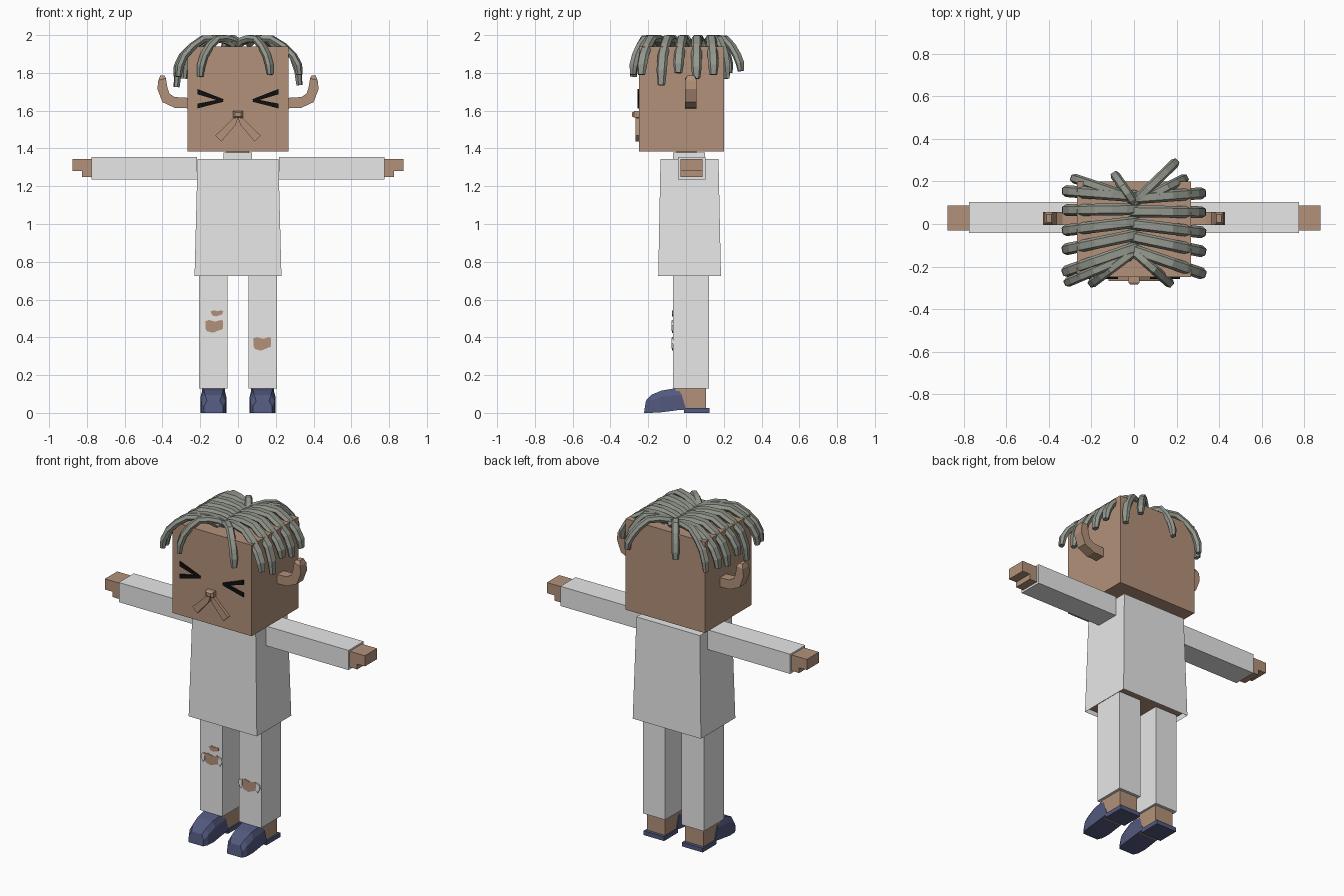
import bpy, bmesh, math
from mathutils import Vector

cube = bpy.data.objects.get("Cube")
if cube:
    bpy.data.objects.remove(cube, do_unlink=True)


def material(name, rgb):
    m = bpy.data.materials.new(name)
    m.use_nodes = True
    m.diffuse_color = (*rgb, 1)
    bsdf = next(n for n in m.node_tree.nodes if n.type == 'BSDF_PRINCIPLED')
    bsdf.inputs["Base Color"].default_value = (*rgb, 1)
    return m


skin = material("skin brown", (0.45, 0.285, 0.195))
cloth = material("pale cloth", (0.8, 0.8, 0.8))
hair = material("grey hair", (0.29, 0.31, 0.265))
navy = material("navy shoe", (0.085, 0.1, 0.21))
black = material("black", (0.005, 0.005, 0.005))


def loft(name, rings, mat, caps=(True, True)):
    """Skin a row of equal rings of points, closing the chosen ends."""
    bm = bmesh.new()
    rows = [[bm.verts.new(p) for p in ring] for ring in rings]
    for a, b in zip(rows, rows[1:]):
        for i in range(len(a)):
            j = (i + 1) % len(a)
            bm.faces.new((a[i], a[j], b[j], b[i]))
    if caps[0]:
        bm.faces.new(rows[0][::-1])
    if caps[1]:
        bm.faces.new(rows[-1])
    bmesh.ops.recalc_face_normals(bm, faces=bm.faces)
    mesh = bpy.data.meshes.new(name)
    bm.to_mesh(mesh)
    bm.free()
    mesh.materials.append(mat)
    ob = bpy.data.objects.new(name, mesh)
    bpy.context.collection.objects.link(ob)
    return ob


def rect(x0, x1, y0, y1, z):
    return [(x0, y0, z), (x1, y0, z), (x1, y1, z), (x0, y1, z)]


def box(name, x, y, z, mat):
    x = sorted(x)
    return loft(name, [rect(*x, *y, h) for h in z], mat)


def plate(name, outline, y0, y1, mat):
    """Extrude an outline given in x and z along y."""
    return loft(name, [[(x, y, z) for x, z in outline] for y in (y0, y1)], mat)


# Head, neck and torso
box("head", (-.267, .267), (-.25, .2), (1.385, 1.94), skin)
box("neck", (-.06, .058), (-.05, .055), (1.3, 1.4), skin)
box("collar", (-.078, .075), (-.07, .1), (1.34, 1.378), cloth)
loft("shirt", [rect(-.23, .23, -.147, .185, .725),
               rect(-.214, .214, -.135, .172, 1.345)], cloth, (False, True))
box("torso", (-.215, .215), (-.135, .172), (.745, .8), skin)

# Nose
loft("nose", [[(x * s, y, 1.58 + z * s) for x, z in
               ((-.026, -.017), (.026, -.017), (.026, .017), (-.026, .017))]
              for y, s in ((-.24, 1), (-.275, 1), (-.285, .6))], skin)

for side, s in (("left", 1), ("right", -1)):
    # Squeezed-shut eye made of two bars
    plate(side + "_eye_upper", [(s * x, z) for x, z in
          ((.215, 1.715), (.215, 1.687), (.085, 1.648), (.075, 1.66))],
          -.258, -.249, black)
    plate(side + "_eye_lower", [(s * x, z) for x, z in
          ((.215, 1.612), (.215, 1.637), (.085, 1.662), (.075, 1.648))],
          -.258, -.249, black)

    # Whisker bar below the nose
    plate(side + "_moustache", [(s * x, z) for x, z in
          ((0, 1.565), (.025, 1.56), (.12, 1.468), (.088, 1.437), (.012, 1.525))],
          -.268, -.249, skin)

    # Curved ear: outer edge and inner edge form rings of a bent bar
    edges = (((.25, 1.612), (.25, 1.667)), ((.335, 1.615), (.335, 1.672)),
             ((.4, 1.645), (.363, 1.69)), ((.427, 1.715), (.373, 1.72)),
             ((.422, 1.76), (.382, 1.772)), ((.412, 1.785), (.388, 1.785)))
    loft(side + "_ear", [[(s * a[0], y0, a[1]), (s * a[0], y1, a[1]),
                          (s * b[0], y1, b[1]), (s * b[0], y0, b[1])]
                         for i, (a, b) in enumerate(edges)
                         for y0, y1 in [(.008, .045) if i == 5 else (-.005, .056)]], skin)

    # Arm and blocky hand
    box(side + "_sleeve", (s * .218, s * .775), (-.042, .103), (1.235, 1.355), cloth)
    box(side + "_hand", (s * .77, s * .877), (-.03, .088), (1.28, 1.345), skin)
    box(side + "_fingers", (s * .77, s * .825), (-.03, .088), (1.248, 1.281), skin)

    # Trouser leg and ankle
    box(side + "_trouser", (s * .055, s * .206), (-.07, .122), (.13, .76), cloth)
    box(side + "_ankle", (s * .068, s * .19), (-.055, .105), (.015, .14), skin)

    # Slip-on shoe: faceted upper plus a flat heel sole
    cx = s * .13
    rings = []
    for yb, yt, zb, zm, zt, hb, ht in (
            (-.222, -.212, 0, .035, .065, .05, .034),
            (-.195, -.185, 0, .06, .095, .063, .045),
            (-.14, -.13, .002, .085, .118, .068, .05),
            (0, -.045, .02, .095, .132, .066, .055)):
        ym = (yb + yt) / 2
        rings.append([(cx - hb, yb, zb), (cx + hb, yb, zb), (cx + hb, ym, zm),
                      (cx + ht, yt, zt), (cx - ht, yt, zt), (cx - hb, ym, zm)])
    loft(side + "_shoe_upper", rings, navy)
    box(side + "_shoe_sole", (cx - .069, cx + .069), (-.01, .124), (0, .026), navy)


# Torn knees, showing skin between small cloth flaps
def tear(name, x, z, w, h, flaps=True):
    shape = ((-1, .6), (-.5, 1), (.1, .75), (.6, 1), (1, .7),
             (.8, -.4), (.3, -.7), (-.1, -1), (-.65, -.75))
    plate(name, [(x + a * w, z + b * h) for a, b in shape], -.074, -.068, skin)
    if flaps:
        for s in (-1, 1):
            plate(name + "_flap", [(x + s * a * w, z + b * h) for a, b in
                  ((.8, .9), (1.15, .7), (1.2, .1), (.95, -.7), (.75, -.3))],
                  -.077, -.068, cloth)


tear("right_knee_tear", -.126, .458, .06, .034)
tear("right_small_tear", -.112, .527, .034, .016, False)
tear("left_knee_tear", .128, .365, .06, .036)


# Dreadlocks: flattened hexagonal strands arching from the parting
ARCH = ((0, .1), (.14, .7), (.34, 1), (.56, .93), (.75, .72), (.9, .3), (.98, -.4))


def lock(name, start, tip, end_z, width=.056):
    a, b = Vector((*start, 0)), Vector((*tip, 0))
    run = b - a
    across = Vector((-run.y, run.x, 0)).normalized()
    path = [a + run * t + Vector((0, 0, 1.945 + .037 * h if h >= .3 else 1.95))
            for t, h in ARCH]
    path[4].z, path[5].z = 1.94, 1.89
    path[6].z = (1.89 + end_z) / 2
    path.append(b + Vector((0, 0, end_z)))
    rings = []
    for i, p in enumerate(path):
        flow = (path[min(i + 1, len(path) - 1)] - path[max(i - 1, 0)]).normalized()
        out = flow.cross(across)
        w = width / 2 * (.7 if i == len(path) - 1 else 1)
        t = .018 * (.75 if i == len(path) - 1 else 1)
        rings.append([p + across * (w * u) + out * (t * v) for u, v in
                      ((-1, 0), (-.6, 1), (.6, 1), (1, 0), (.6, -1), (-.6, -1))])
    loft(name, rings, hair)


for y0, y1, z in ((.12, .145, 1.79), (.06, .055, 1.77), (.0, -.04, 1.8),
                  (-.06, -.13, 1.735), (-.12, -.235, 1.79)):
    lock("left_side_lock", (-.01, y0), (.325, y1), z)
    lock("right_side_lock", (.01, y0 + .01), (-.325, y1 + .01), z - .01)

for x0, y0, x1, y1, z in (
        (0, -.13, -.2, -.28, 1.78), (0, -.13, .17, -.28, 1.79),
        (-.02, -.15, -.315, -.275, 1.78), (0, .1, .195, .29, 1.81),
        (.05, .12, .24, .215, 1.77), (0, .12, -.285, .215, 1.77),
        (0, .1, -.09, .23, 1.8)):
    lock("fringe_lock", (x0, y0), (x1, y1), z, .046)
